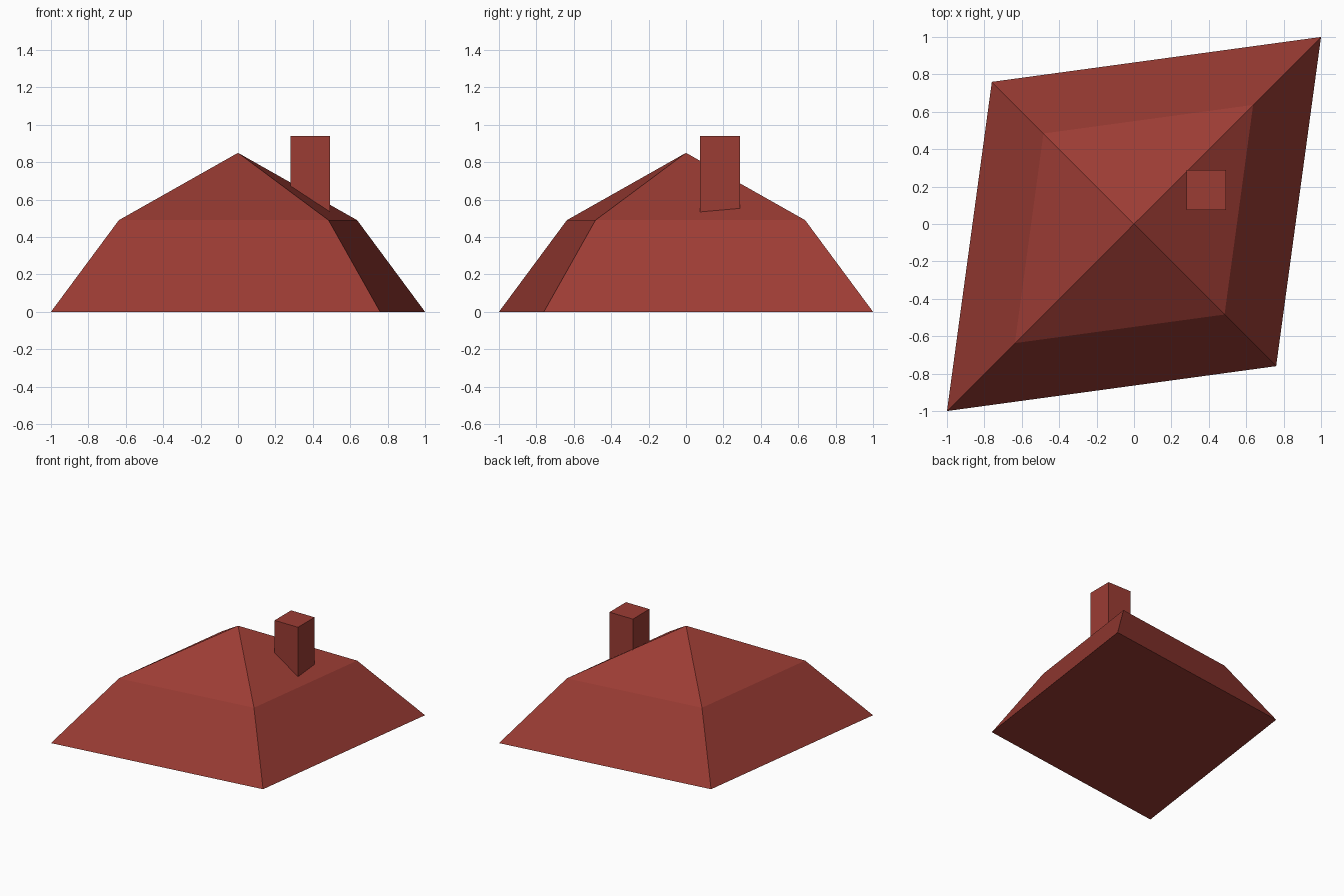
import bpy
import bmesh
from mathutils import Matrix, Vector

cube = bpy.data.objects.get("Cube")
if cube:
    bpy.data.objects.remove(cube, do_unlink=True)

# Single brick red colour
red = bpy.data.materials.new("brick_red")
red.use_nodes = True
colour = (0.33, 0.045, 0.034, 1)
red.diffuse_color = colour
bsdf = red.node_tree.nodes["Principled BSDF"]
bsdf.inputs["Base Color"].default_value = colour
bsdf.inputs["Roughness"].default_value = 0.9


def finish(name, bm):
    bmesh.ops.recalc_face_normals(bm, faces=bm.faces)
    mesh = bpy.data.meshes.new(name)
    bm.to_mesh(mesh)
    bm.free()
    mesh.materials.append(red)
    obj = bpy.data.objects.new(name, mesh)
    bpy.context.collection.objects.link(obj)
    return obj


# Two-pitch roof on a skewed, diamond-like plan
LONG, SHORT = 1.0, 0.76
plan = [(-LONG, -LONG), (SHORT, -SHORT), (LONG, LONG), (-SHORT, SHORT)]
bm = bmesh.new()
rings = [[bm.verts.new((x * s, y * s, z)) for x, y in plan]
         for s, z in ((1.0, 0.0), (0.637, 0.49))]
eaves, knee = rings
apex = bm.verts.new((0, 0, 0.85))
bm.faces.new(eaves[::-1])
for i in range(4):
    j = (i + 1) % 4
    bm.faces.new((eaves[i], eaves[j], knee[j], knee[i]))
    bm.faces.new((knee[i], knee[j], apex))
finish("roof", bm)

# Square chimney rising from the upper slope
low, high = Vector((0.28, 0.075, 0.45)), Vector((0.493, 0.29, 0.94))
bm = bmesh.new()
bmesh.ops.create_cube(bm, size=1, matrix=Matrix.LocRotScale(
    (low + high) / 2, None, high - low))
finish("chimney", bm)
